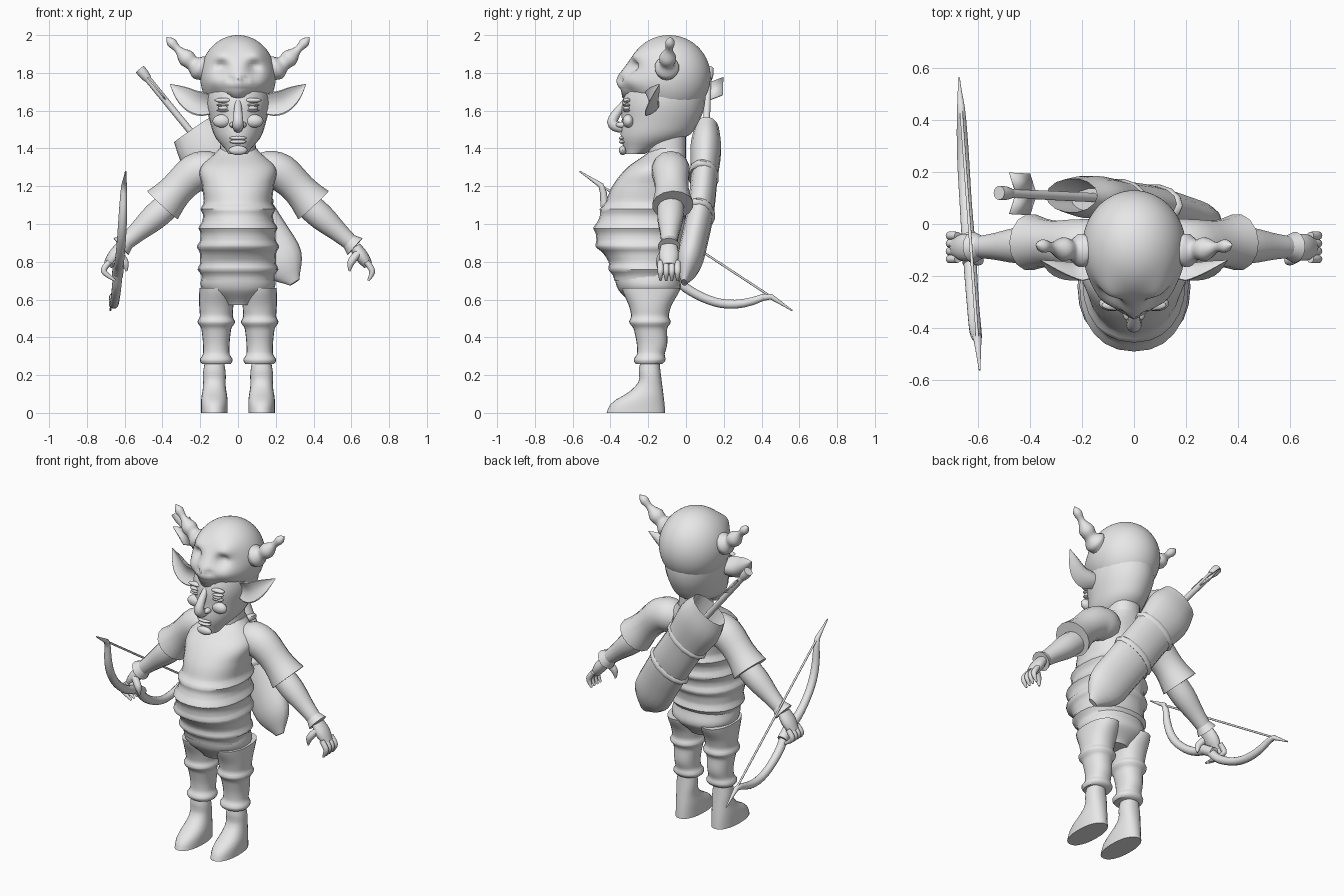
import bpy, bmesh, math
from mathutils import Vector

cube = bpy.data.objects.get("Cube")
if cube:
    bpy.data.objects.remove(cube, do_unlink=True)

grey = bpy.data.materials.new("light grey")
grey.use_nodes = True
grey.diffuse_color = (.8, .8, .8, 1)
grey.node_tree.nodes["Principled BSDF"].inputs["Base Color"].default_value = grey.diffuse_color


def finish(name, bm, mirror=False, thickness=0):
    """Turn a bmesh into a smooth shaded object, optionally mirrored across x."""
    bmesh.ops.recalc_face_normals(bm, faces=bm.faces)
    mesh = bpy.data.meshes.new(name)
    bm.to_mesh(mesh)
    bm.free()
    mesh.materials.append(grey)
    mesh.shade_smooth()
    mesh.set_sharp_from_angle(angle=math.radians(50))
    obj = bpy.data.objects.new(name, mesh)
    bpy.context.collection.objects.link(obj)
    if thickness:
        obj.modifiers.new("thickness", 'SOLIDIFY').thickness = thickness
    if mirror:
        obj.modifiers.new("mirror", 'MIRROR')


def sample(keys, t):
    """Smooth curve through evenly spaced numbers or vectors, with t from start to end."""
    last = len(keys) - 1
    i = min(int(t * last), last - 1)
    f = t * last - i
    start, end = keys[i], keys[i + 1]
    leave = (end - keys[max(i - 1, 0)]) / 2
    arrive = (keys[min(i + 2, last)] - start) / 2
    ease = f * f * (3 - 2 * f)
    return start + (end - start) * ease + leave * (f * (1 - f) ** 2) - arrive * (f * f * (1 - f))


def skin(name, loops, mirror=False, hollow=0):
    """Bridge a list of point loops, close both ends, and sink the last end if hollow."""
    bm = bmesh.new()
    rows = [[bm.verts.new(p) for p in loop] for loop in loops]
    for low, high in zip(rows, rows[1:]):
        for i in range(len(low)):
            bm.faces.new((low[i - 1], low[i], high[i], high[i - 1]))
    bm.faces.new(rows[0])
    cap = bm.faces.new(rows[-1])
    if hollow:
        bm.normal_update()
        inward = (sum(loops[0], Vector()) - sum(loops[-1], Vector())).normalized()
        bmesh.ops.inset_individual(bm, faces=[cap], thickness=.02)
        bmesh.ops.translate(bm, verts=cap.verts, vec=inward * hollow)
    finish(name, bm, mirror)


def soft(value, power):
    return math.copysign(abs(value) ** power, value)


def stack(name, bottom, top, fronts, backs, widths, cx=0, folds=(), steps=20, power=.9, mirror=False):
    """Horizontal rings whose front, back and half width follow curves; folds swell at heights."""
    loops = []
    for k in range(steps + 1):
        t = k / steps
        z = bottom + (top - bottom) * t
        swell = sum(.018 * math.exp(-((z - h) / .02) ** 2) for h in folds)
        front, back = sample(fronts, t) - swell, sample(backs, t) + swell
        width = sample(widths, t) + swell
        loop = []
        for i in range(24):
            a = math.tau * i / 24
            y = (front + back) / 2 + (back - front) / 2 * soft(math.sin(a), power)
            loop.append((cx + width * soft(math.cos(a), power), y, z))
        loops.append(loop)
    skin(name, loops, mirror)


def tube(name, path, radii, flat=1, ref=(0, 1, 0), cup=0, steps=12, mirror=False, hollow=0):
    """Rings along a smooth path; flat scales the radius along ref, cup curls the rim forward."""
    path = [Vector(p) for p in path]
    centres = [sample(path, k / steps) for k in range(steps + 1)]
    loops = []
    for k, centre in enumerate(centres):
        along = centres[min(k + 1, steps)] - centres[max(k - 1, 0)]
        u = along.cross(Vector(ref)).normalized()
        v = u.cross(along).normalized() * flat
        r = sample(radii, k / steps)
        loop = []
        for i in range(14):
            a = math.tau * i / 14
            rim = Vector((0, -cup * math.cos(a) ** 2, 0))
            loop.append(centre + (u * math.cos(a) + v * math.sin(a) + rim) * r)
        loops.append(loop)
    skin(name, loops, mirror, hollow)


def feature(name, x, z, size):
    """Flattened ball lying on the face, paired when off the middle."""
    y = -.12 - .215 * math.sqrt(1 - (x / .17) ** 2)
    bm = bmesh.new()
    bmesh.ops.create_uvsphere(bm, u_segments=16, v_segments=10, radius=1)
    bmesh.ops.scale(bm, verts=bm.verts, vec=size)
    bmesh.ops.translate(bm, verts=bm.verts, vec=(x, y, z))
    finish(name, bm, mirror=x > 0)


# Tunic with rolled folds and hem, then the neck
stack("tunic", .7, 1.4,
      fronts=[-.38, -.41, -.47, -.47, -.43, -.39, -.31, -.18], backs=[-.05, 0, 0],
      widths=[.19, .2, .2, .19, .18, .19, .2, .1], folds=(.76, .88, .98, 1.08), steps=48)
stack("neck", 1.3, 1.5, fronts=[-.2, -.2], backs=[0, 0], widths=[.1, .09], steps=3)

# Trousers with knee and ankle folds, then pointed boots
stack("trouser_seat", .57, .74, fronts=[-.29, -.36, -.38], backs=[-.1, -.03, -.04], widths=[.08, .19, .19])
stack("trouser_leg", .26, .66,
      fronts=[-.26, -.26, -.28, -.3, -.34], backs=[-.13, -.1, -.1, -.08, -.03],
      widths=[.07, .07, .08, .09, .09], cx=.115, folds=(.28, .48), steps=32, mirror=True)
stack("boot", 0, .28, fronts=[-.42, -.39, -.3, -.25, -.25, -.24], backs=[-.11, -.14],
      widths=[.07, .07, .06, .06, .05], cx=.125, steps=12, mirror=True)

# Arms: puffed sleeve, forearm, flared wrist cuff and palm
elbow, wrist, knuckles = Vector((.37, -.08, 1.1)), Vector((.62, -.09, .88)), Vector((.69, -.09, .78))
tube("sleeve", [(.1, -.08, 1.28), (.23, -.08, 1.27), (.4, -.07, 1.1)], [.08, .1, .1, .09, .11], mirror=True)
tube("forearm", [elbow, wrist], [.07, .07, .05, .04], mirror=True)
tube("wrist_cuff", [elbow.lerp(wrist, .85), wrist], [.04, .06], steps=4, mirror=True)
tube("palm", [wrist, knuckles], [.03, .035, .025], flat=1.5, mirror=True)
tube("thumb", [(.64, -.12, .85), (.6, -.14, .8), (.59, -.14, .75)], [.02, .02, .005], mirror=True)

# Fingers, the right ones curling around the bow
for side, hand, curl in ((1, "left", 0), (-1, "right", .04)):
    for k in range(4):
        y = knuckles.y + .03 * (k - 1.5)
        bend = [(.68, .8), (.71, .75), (.69 - curl, .7)]
        tube(f"{hand}_finger_{k + 1}", [(side * x, y, z) for x, z in bend], [.015, .016, .006])

# Head and facial features
stack("head", 1.37, 1.9,
      fronts=[-.32, -.345, -.34, -.34, -.31, -.25, -.2], backs=[-.22, 0, .07, .1, .1, .08, 0],
      widths=[.05, .12, .15, .17, .17, .15, .08], power=1)
tube("nose", [(0, -.32, 1.65), (0, -.39, 1.54), (0, -.32, 1.5)], [.015, .025, .03, .02], ref=(1, 0, 0))
feature("nostril", .027, 1.525, (.018, .04, .017))
feature("chin", 0, 1.39, (.05, .02, .025))
feature("cheek", .085, 1.545, (.05, .03, .035))
feature("brow", .075, 1.655, (.05, .02, .013))
feature("eye", .075, 1.615, (.03, .02, .014))
for side, label in ((1, "upper"), (-1, "lower")):
    feature(f"{label}_eyelid", .075, 1.615 + side * .014, (.04, .022, .008))
    feature(f"{label}_lip", 0, 1.445 + side * .01, (.045, .02, .011))

# Pointed ears cupped toward the front
tube("ear", [(.14, -.16, 1.63), (.24, -.17, 1.65), (.36, -.14, 1.74)], [.05, .065, .05, .002],
     flat=.4, cup=.7, mirror=True)

# Skull helmet: a dome pushed in and out at the front, trimmed by a sloping plane
bm = bmesh.new()
bmesh.ops.create_uvsphere(bm, u_segments=64, v_segments=48, radius=1)
bmesh.ops.scale(bm, verts=bm.verts, vec=(.2, .22, .22))
bmesh.ops.translate(bm, verts=bm.verts, vec=(0, -.09, 1.78))
snout, jaw, brow = (0, 1.75, .08, .06), (.13, 1.75, .05, .03), (.1, 1.89, .05, .03)
eye_socket, nose_hole = (.085, 1.835, .035, -.045), (.035, 1.765, .016, -.025)
for v in bm.verts:
    if v.co.y < -.1:
        for x, z, spread, push in (snout, jaw, brow, eye_socket, nose_hole):
            distance = math.hypot(abs(v.co.x) - x, v.co.z - z)
            v.co.y -= push * math.exp(-(distance / spread) ** 2)
bmesh.ops.bisect_plane(bm, geom=bm.verts[:] + bm.edges[:] + bm.faces[:], plane_co=(0, -.33, 1.7),
                       plane_no=(0, .2, 1), clear_inner=True)
for v in bm.verts:
    if v.is_boundary and v.co.y < -.2:
        v.co.z -= .035 * math.exp(-(v.co.x / .06) ** 2)
finish("skull_helmet", bm, thickness=.015)

# Horns stepping down in ridges to a point
ridges = [.01 * (8 - k) + .015 * (k % 2) for k in range(9)]
tube("horn", [(.13, -.1, 1.8), (.24, -.1, 1.85), (.38, -.08, 1.99)], ridges, steps=32, mirror=True)

# Quiver slung diagonally across the back, open at the top, with two bands
base, middle, mouth = Vector((.3, -.01, .69)), Vector((.04, .08, 1.09)), Vector((-.24, .11, 1.5))
tube("quiver", [base, middle, mouth], [.03, .12, .13, .13, .13, .15, .12], flat=.55, steps=24, hollow=.15)
for label, spot in (("lower", base.lerp(middle, .9)), ("upper", middle.lerp(mouth, .4))):
    reach = (mouth - base).normalized() * .02
    tube(f"{label}_quiver_band", [spot - reach, spot + reach], [.13, .145, .13], flat=.58, steps=4)

# Arrow with a knobbed nock and two vanes
nock = Vector((-.52, .12, 1.82))
shaft = (nock - Vector((-.12, .1, 1.33))).normalized()
tube("arrow", [nock - shaft * .6, nock], [.018, .018], steps=2)
tube("nock", [nock - shaft * .07, nock], [.02, .027, .027], steps=4)
for side, label in ((1, "rear"), (-1, "front")):
    bm = bmesh.new()
    outline = [(.22, 0), (.1, 0), (.06, .08), (.18, .08)]
    bm.faces.new([bm.verts.new(nock - shaft * back + Vector((0, side * out, 0))) for back, out in outline])
    finish(f"{label}_vane", bm, thickness=.008)


# Recurve bow, laid out by distance along the string and depth from it
def bow_point(along, depth):
    return (-.635 - .06 * along, .84 * along - .55 * depth, .91 - .55 * along - .84 * depth)


def bow_depth(along):
    arch = max(0, 1 - (along / .52) ** 4)
    return .21 * arch - .03 * math.exp(-(along / .08) ** 2)


reach = .67
stations = [reach * (k / 20 - 1) for k in range(41)]
tube("bow", [bow_point(s, bow_depth(s)) for s in stations], [.004, .022, .024, .026, .024, .022, .004],
     ref=(1, 0, 0), steps=40)
tube("bow_grip", [bow_point(s, bow_depth(0)) for s in (-.06, .06)], [.03, .03], ref=(1, 0, 0), steps=2)
tube("bow_string", [bow_point(s, 0) for s in (-.58, .58)], [.006, .006], ref=(1, 0, 0), steps=2)
